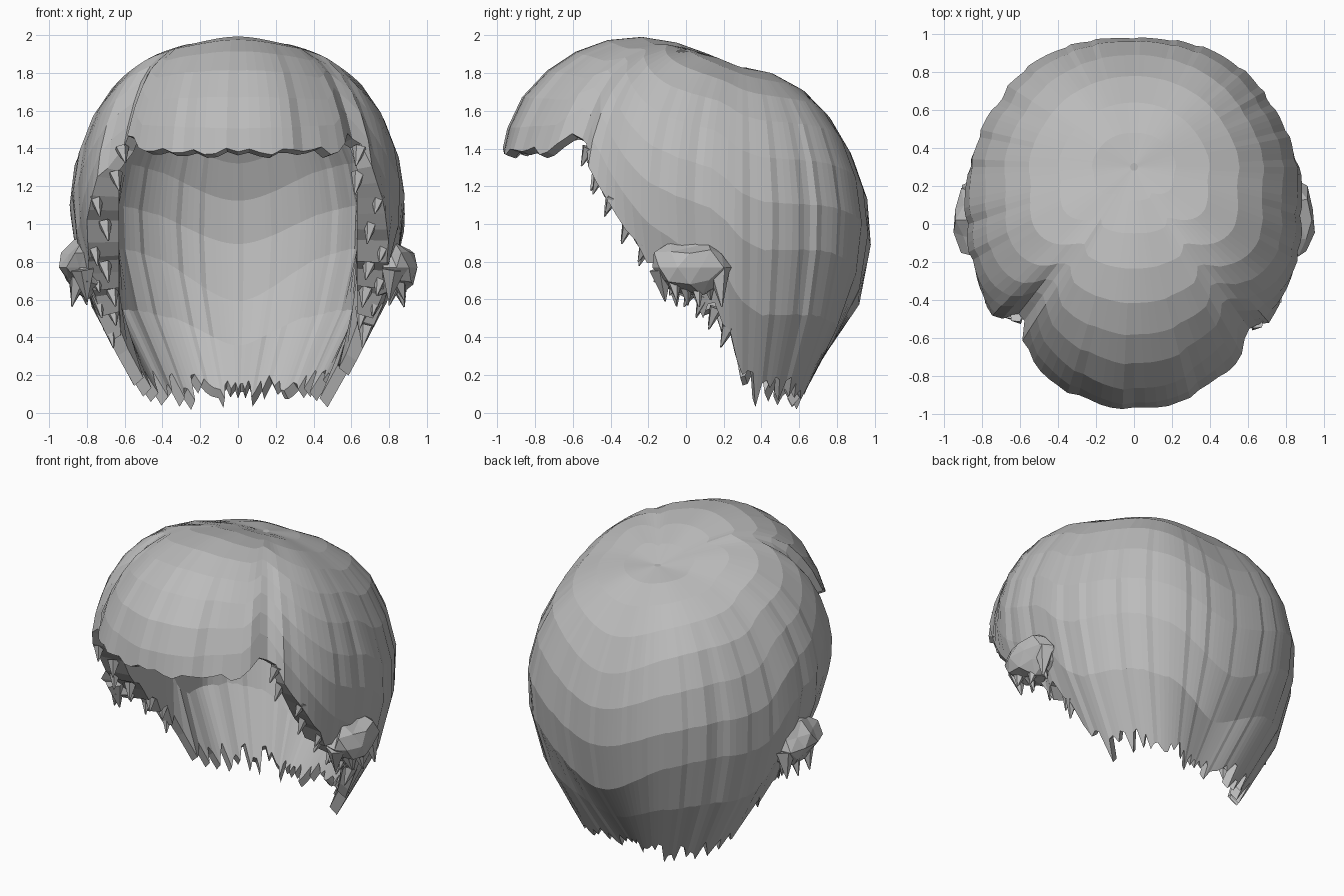
import bpy, bmesh, math, random
from mathutils import Vector, Matrix

if "Cube" in bpy.data.objects:
    bpy.data.objects.remove(bpy.data.objects["Cube"])
random.seed(4)

hair = bpy.data.materials.new("hair_grey")
hair.use_nodes = True
GREY = (0.5, 0.5, 0.5, 1)
hair.diffuse_color = GREY
hair.node_tree.nodes["Principled BSDF"].inputs["Base Color"].default_value = GREY

# Strand profiles (radius from crown, height) every 45 degrees, front to back
PROFILES = [
    [(.02, 1.83), (.2, 1.91), (.4, 1.98), (.62, 2.0), (.82, 1.95), (1.0, 1.85), (1.16, 1.69), (1.25, 1.5), (1.28, 1.35)],
    [(.02, 1.83), (.25, 1.9), (.5, 1.93), (.7, 1.87), (.86, 1.75), (.97, 1.59), (1.04, 1.4), (1.07, 1.2), (1.06, 1.0)],
    [(.02, 1.83), (.25, 1.83), (.45, 1.78), (.62, 1.67), (.75, 1.48), (.85, 1.22), (.87, .95), (.78, .57), (.54, .12)],
    [(.02, 1.83), (.22, 1.8), (.4, 1.72), (.56, 1.6), (.68, 1.42), (.76, 1.15), (.76, .9), (.66, .53), (.42, .07)],
    [(.02, 1.83), (.2, 1.78), (.38, 1.67), (.53, 1.47), (.64, 1.22), (.69, 1.0), (.65, .62), (.46, .34), (.25, .05)],
]
# Hem height by angle from the front
HEM = [(0, 1.37), (28, 1.38), (33, 1.5), (37, 1.42), (43, 1.24), (49, 1.06), (55, .88),
       (60, .75), (69, .6), (79, .5), (85, .36), (89, .2), (98, .1), (180, .06)]
CROWN = Vector((0, .3, 0))
MIDDLE = Vector((0, .05, 1.0))
COLS, ROWS = 132, 9


def hem(a):
    for (a0, z0), (a1, z1) in zip(HEM, HEM[1:]):
        if a <= a1:
            return z0 + (z1 - z0) * (a - a0) / (a1 - a0)
    return HEM[-1][1]


def profile_point(a, i):
    """Smooth blend between neighbouring strand profiles."""
    k = min(int(a / 45), 3)
    u = a / 45 - k
    ids = [abs(k - 1), k, k + 1, k + 2 if k < 3 else 3]
    p0, p1, p2, p3 = [Vector(PROFILES[j][i]) for j in ids]
    return p1 + .5 * u * (p2 - p0 + u * (2 * p0 - 5 * p1 + 4 * p2 - p3 + u * (3 * (p1 - p2) + p3 - p0)))


def along(a, t):
    i = max(0, min(int(t), 7))
    return profile_point(a, i).lerp(profile_point(a, i + 1), t - i)


def strand_end(a, lift=0):
    """Position along the strand where it meets the hem."""
    t = 8.0
    while t > 3 and along(a, t)[1] < hem(a) + lift:
        t -= .03
    return t


def bump(x, width):
    return math.exp(-(x / width) ** 2)


def surface(angle, t):
    """Outer point for a signed angle, with locks and partings."""
    a = abs(angle)
    r, z = along(a, t)
    fade = min(1, max(0, (t - 2) / 3))
    lock = (angle / 15 + .15 * math.sin(angle * .2)) % 1
    scale = 1 + fade * .016 * (lock - .5)
    if angle < 0:
        scale -= .1 * fade * bump(a - 37, 3)
    else:
        scale -= .035 * fade * bump(a - 36, 3)
    scale -= .02 * fade * bump(a - 116, 3)
    scale -= .015 * fade * bump(a - 72, 3)
    r *= scale
    rad = math.radians(angle)
    return CROWN + Vector((r * math.sin(rad), -r * math.cos(rad), max(z, 0)))


def lining(p):
    """Inner point: thin at front and back, with upright side walls."""
    q = p.lerp(MIDDLE, .05)
    q.x = max(-.63, min(.63, q.x * .96))
    return q


def finish(bm, name):
    bmesh.ops.recalc_face_normals(bm, faces=bm.faces)
    mesh = bpy.data.meshes.new(name)
    bm.to_mesh(mesh)
    bm.free()
    mesh.materials.append(hair)
    obj = bpy.data.objects.new(name, mesh)
    bpy.context.collection.objects.link(obj)
    return obj


# Main hair shell: outer layer, lining and ragged rim
bm = bmesh.new()
outer, inner = [], []
for c in range(COLS):
    angle = -180 + 360 * c / COLS
    end = strand_end(abs(angle))
    jag = random.uniform(-.2, .04) + (.12 if c % 3 == 0 else 0)
    col_out, col_in = [], []
    for k in range(ROWS + 1):
        t = end * k / ROWS + (jag if k == ROWS else 0)
        p = surface(angle, t)
        col_out.append(bm.verts.new(p))
        col_in.append(bm.verts.new(lining(p)))
    outer.append(col_out)
    inner.append(col_in)
for c in range(COLS):
    d = (c + 1) % COLS
    for k in range(ROWS):
        bm.faces.new((outer[c][k], outer[c][k + 1], outer[d][k + 1], outer[d][k]))
        bm.faces.new((inner[c][k], inner[d][k], inner[d][k + 1], inner[c][k + 1]))
    bm.faces.new((outer[c][-1], inner[c][-1], inner[d][-1], outer[d][-1]))
for layer in (outer, inner):
    bm.faces.new([col[0] for col in layer])
finish(bm, "hair_shell")


def spike(bm, base, tip, radius):
    """Tapered ragged lock from base to tip."""
    base, tip = Vector(base), Vector(tip)
    axis = tip - base
    turn = axis.to_track_quat('Z', 'Y').to_matrix().to_4x4()
    bmesh.ops.create_cone(bm, cap_ends=True, segments=5, radius1=radius, radius2=.004,
                          depth=axis.length, matrix=Matrix.Translation((base + tip) / 2) @ turn)


# Crumpled tufts over the ears, with loose locks below
for name, side in (("left_ear_tuft", 1), ("right_ear_tuft", -1)):
    bm = bmesh.new()
    bmesh.ops.create_icosphere(bm, subdivisions=2, radius=1)
    for v in bm.verts:
        x, y, z = v.co * random.uniform(.75, 1.12)
        v.co = Vector((.84 + .11 * x - .04 * z * z, .02 + .2 * y, .77 + .16 * z))
    for i in range(6):
        y = -.13 + .06 * i
        spike(bm, (.82 + .015 * (i % 3), y, .76),
              (.8 + .08 * (i % 2), y + .02, .56 + .04 * random.random()), .065)
    for v in bm.verts:
        v.co.x *= side
    finish(bm, name)

# Loose locks along the face edge of each side
for name, side in (("left_side_locks", 1), ("right_side_locks", -1)):
    bm = bmesh.new()
    for i in range(11):
        a = 40 + 4.4 * i
        base = surface(side * a, strand_end(a, .07))
        base.x -= side * (.04 + .06 * (i % 2))
        tip = base + Vector((-side * .02, -.04, -.08 - .04 * random.random()))
        spike(bm, base, tip, .04)
    finish(bm, name)
